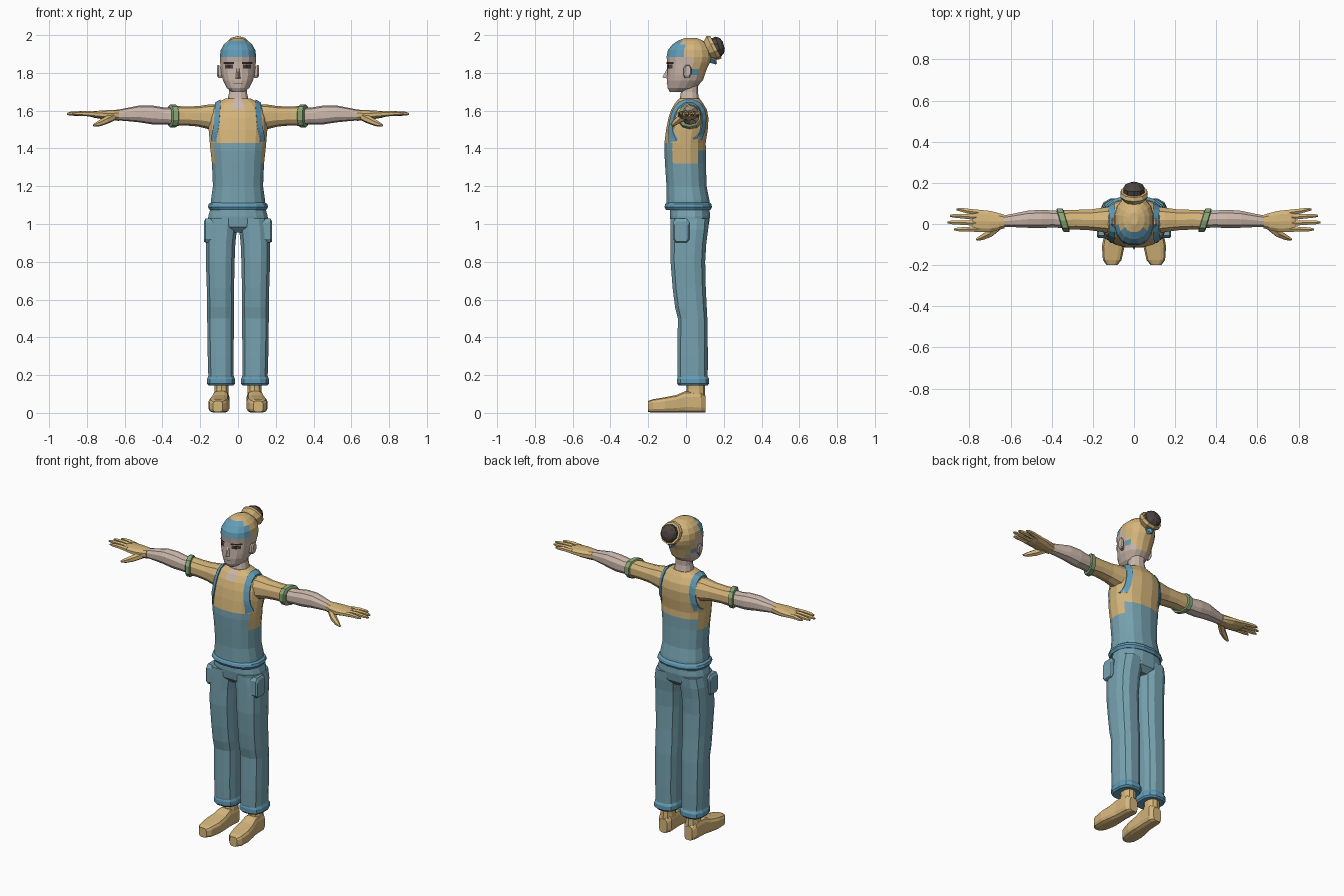
import bpy, bmesh, math
from mathutils import Vector
from mathutils.bvhtree import BVHTree


def material(name, r, g, b):
    m = bpy.data.materials.new(name)
    m.diffuse_color = [(c / 255) ** 2.2 for c in (r, g, b)] + [1]
    return m


DENIM = material("denim blue", 118, 161, 175)
TRIM = material("trim blue", 98, 155, 182)
TAN = material("tan", 212, 180, 122)
SKIN = material("skin", 202, 182, 170)
GREEN = material("cuff green", 134, 164, 118)
DARK = material("dark brown", 78, 70, 66)
BLACK = material("eye black", 50, 44, 44)


def finish(name, bm, mats, rule=None, mirror=False):
    bmesh.ops.recalc_face_normals(bm, faces=bm.faces)
    if rule:
        for f in bm.faces:
            f.material_index = rule(f.calc_center_median())
    me = bpy.data.meshes.new(name)
    bm.to_mesh(me)
    bm.free()
    for m in mats:
        me.materials.append(m)
    ob = bpy.data.objects.new(name, me)
    bpy.context.collection.objects.link(ob)
    if mirror:
        ob.modifiers.new("mirror", 'MIRROR')
    return ob


def skin_rings(rings):
    bm = bmesh.new()
    rows = [[bm.verts.new(p) for p in ring] for ring in rings]
    n = len(rows[0])
    for a, b in zip(rows, rows[1:]):
        for i in range(n):
            j = (i + 1) % n
            bm.faces.new((a[i], a[j], b[j], b[i]))
    bm.faces.new(rows[0])
    bm.faces.new(rows[-1])
    return bm


def loft(name, axis, rings, mats, n=12, power=0.85, rule=None, mirror=False):
    """Rings are (position on axis, centre 1, centre 2, radius 1, radius 2)."""
    out = []
    for t, c1, c2, r1, r2 in rings:
        ring = []
        for k in range(n):
            a = 2 * math.pi * (k + 0.5) / n
            u, v = math.cos(a), math.sin(a)
            p = [c1 + r1 * math.copysign(abs(u) ** power, u),
                 c2 + r2 * math.copysign(abs(v) ** power, v)]
            p.insert("xyz".index(axis), t)
            ring.append(p)
        out.append(ring)
    return finish(name, skin_rings(out), mats, rule, mirror)


def tube(name, pts, mat, n=6, mirror=False):
    """Round sections (x, y, z, radius) facing from first to last point."""
    d = Vector(pts[-1][:3]) - Vector(pts[0][:3])
    q = d.to_track_quat('Z', 'Y')
    rings = [[Vector(p[:3]) + q @ Vector((p[3] * math.cos(a), p[3] * math.sin(a), 0))
              for a in (2 * math.pi * (k + .5) / n for k in range(n))] for p in pts]
    return finish(name, skin_rings(rings), [mat], mirror=mirror)


def surface(ob):
    bm = bmesh.new()
    bm.from_mesh(ob.data)
    tree = BVHTree.FromBMesh(bm)
    bm.free()
    return tree


# Torso: shirt above, bib overalls below
def torso_rule(c):
    if c.z > 1.59 and c.y < -0.03 and abs(c.x) < 0.03:
        return 2
    top = 1.43 if c.y < -0.06 else 1.39 if c.y > 0.06 else 1.32
    return 0 if c.z < top else 1


torso = loft("torso", 'z', [
    (1.08, 0, .012, .148, .118), (1.13, 0, .01, .145, .115), (1.20, 0, .003, .135, .108),
    (1.32, 0, -.003, .14, .11), (1.39, 0, -.005, .148, .112), (1.43, 0, -.005, .152, .111),
    (1.50, 0, .005, .158, .112), (1.56, 0, .013, .158, .108), (1.605, 0, .016, .145, .096),
    (1.64, 0, .016, .12, .075), (1.665, 0, .018, .065, .055)],
    [DENIM, TAN, SKIN], n=16, rule=torso_rule)
loft("shirt_hem", 'z', [(1.075, 0, .012, .152, .12), (1.09, 0, .012, .162, .128),
     (1.105, 0, .012, .158, .124), (1.115, 0, .012, .145, .114)], [TRIM], n=16)

# Shoulder straps wrapped over the torso
tree = surface(torso)
rings = []
for k in range(19):
    a = math.radians(-14 + k * 201 / 18)
    d = Vector((0, -math.cos(a), math.sin(a)))
    spread = .022 * (1 - math.sin(max(a, 0)))
    ring = []
    for x, lift in ((.092, -.006), (.092, .009), (.122, .009), (.122, -.006)):
        o = Vector((x + spread, .01, 1.455))
        hit = tree.ray_cast(o + d * .6, -d)[0]
        ring.append(hit + d * lift)
    rings.append(ring)
finish("strap", skin_rings(rings), [TRIM], mirror=True)

# Trousers
loft("hips", 'z', [(.955, 0, .02, .13, .07), (.985, 0, .02, .162, .1), (1.04, 0, .021, .16, .108),
     (1.11, 0, .02, .14, .104)], [DENIM], n=16)
loft("trouser_leg", 'z', [
    (.16, .09, .038, .07, .08), (.20, .09, .035, .069, .082), (.30, .092, .035, .07, .083),
    (.50, .092, .035, .073, .08), (.56, .092, .026, .074, .086), (.66, .093, .017, .074, .09),
    (.80, .094, .01, .078, .094), (.90, .092, .013, .08, .097), (.97, .087, .018, .083, .102),
    (1.03, .08, .02, .078, .104)], [DENIM], power=.75, mirror=True)
loft("trouser_cuff", 'z', [(.145, .09, .038, .068, .078), (.155, .09, .038, .076, .087),
     (.18, .09, .038, .076, .087), (.195, .09, .036, .069, .08)], [TRIM], power=.75, mirror=True)
loft("side_pocket", 'x', [(.13, -.025, .965, .045, .065), (.172, -.025, .965, .045, .065),
     (.18, -.025, .96, .038, .055)], [DENIM], n=8, power=.4, mirror=True)

# Shoes
loft("shoe", 'y', [
    (-.20, .107, .034, .026, .03), (-.175, .106, .037, .046, .036), (-.11, .101, .042, .056, .042),
    (-.05, .096, .048, .05, .048), (-.005, .092, .058, .044, .058), (.08, .088, .056, .044, .056),
    (.103, .088, .045, .028, .044)], [TAN], n=12, power=.55, mirror=True)
loft("ankle", 'z', [(.07, .088, .05, .042, .053), (.13, .088, .052, .038, .048),
     (.19, .088, .05, .04, .048)], [TAN], n=10, mirror=True)

# Arms
loft("sleeve", 'x', [
    (.09, .02, 1.56, .07, .075), (.15, .02, 1.567, .062, .066), (.21, .02, 1.57, .053, .054),
    (.28, .021, 1.572, .05, .05), (.35, .02, 1.572, .05, .054)], [TAN], n=10, mirror=True)
cuff = loft("sleeve_cuff", 'x', [
    (.328, .018, 1.572, .052, .054), (.331, .018, 1.572, .06, .061), (.358, .018, 1.572, .06, .061),
    (.362, .018, 1.572, .05, .052)], [GREEN], n=10, mirror=True)
for v in cuff.data.vertices:
    v.co.x += (v.co.y - .018) * .3
loft("forearm", 'x', [
    (.33, .02, 1.57, .042, .046), (.39, .024, 1.572, .043, .045), (.45, .025, 1.577, .046, .05),
    (.52, .023, 1.583, .043, .045), (.58, .018, 1.58, .035, .036), (.65, .012, 1.576, .027, .026)],
    [SKIN], n=10, mirror=True)

# Gloves
loft("palm", 'x', [
    (.63, .012, 1.576, .034, .03), (.655, .012, 1.576, .042, .028), (.70, .012, 1.577, .054, .025),
    (.76, .016, 1.58, .056, .018), (.785, .018, 1.581, .05, .012)], [TAN], n=10, mirror=True)
for name, y0, y1, tip in (("index", -.025, -.026, .875), ("middle", .004, .008, .906),
                          ("ring", .032, .04, .895), ("little", .056, .07, .862)):
    tube(name + "_finger", [(.755, y0, 1.581, .015), (.81, (y0 + y1) / 2, 1.585, .0135),
         (tip - .02, y1, 1.584, .0105), (tip, y1, 1.583, .005)], TAN, mirror=True)
tube("thumb", [(.66, -.012, 1.567, .021), (.70, -.046, 1.548, .02), (.74, -.066, 1.53, .0145),
     (.765, -.076, 1.522, .006)], TAN, mirror=True)


# Head: skin face, blue hair, tan headscarf
def head_rule(c):
    if c.z > 1.755 and c.y > -.035 + (1.975 - c.z) * .6:
        return 2
    if c.z > 1.885 or (c.z > 1.79 and c.y > .025):
        return 1
    return 0


loft("neck", 'z', [(1.60, 0, .01, .062, .055), (1.665, 0, .018, .056, .052),
     (1.70, 0, .018, .048, .046), (1.78, 0, .02, .05, .05)], [SKIN], n=12)
head = loft("head", 'z', [
    (1.70, 0, -.045, .035, .042), (1.72, 0, -.023, .06, .076), (1.76, 0, -.006, .081, .097),
    (1.79, 0, 0, .089, .101), (1.82, 0, .006, .093, .106), (1.855, 0, .014, .096, .115),
    (1.885, 0, .016, .098, .121), (1.92, 0, .017, .093, .115), (1.95, 0, .02, .077, .094),
    (1.972, 0, .024, .052, .065), (1.985, 0, .026, .02, .03)],
    [SKIN, TRIM, TAN], n=16, power=.9, rule=head_rule)
loft("ear", 'x', [(.085, .0, 1.80, .014, .03), (.104, .008, 1.808, .022, .037),
     (.111, .01, 1.812, .016, .028)], [SKIN], n=8, mirror=True)

# Nose wedge
bm = bmesh.new()
v = [bm.verts.new(p) for p in ((-.008, -.09, 1.84), (.008, -.09, 1.84), (.018, -.09, 1.768),
                               (-.018, -.09, 1.768), (0, -.126, 1.776))]
bm.faces.new(v[:4])
for i in range(4):
    bm.faces.new((v[i], v[(i + 1) % 4], v[4]))
finish("nose", bm, [SKIN])

# Eyes, brows and mouth as thin plates laid on the face
tree = surface(head)


def face_plate(name, x0, x1, z0, z1, mat, lift):
    bm = bmesh.new()
    steps = 4
    rows = []
    for z in (z0, z1):
        hits = [tree.ray_cast(Vector((x0 + (x1 - x0) * i / steps, -1, z)), Vector((0, 1, 0)))[0]
                for i in range(steps + 1)]
        rows.append([bm.verts.new(h + Vector((0, -lift, 0))) for h in hits])
    for i in range(steps):
        bm.faces.new((rows[0][i], rows[0][i + 1], rows[1][i + 1], rows[1][i]))
    finish(name, bm, [mat], mirror=True)


face_plate("eye", .026, .07, 1.823, 1.844, DARK, .004)
face_plate("pupil", .04, .056, 1.823, 1.844, BLACK, .006)
face_plate("brow", .02, .076, 1.848, 1.857, BLACK, .005)
face_plate("mouth", .0, .024, 1.744, 1.747, DARK, .004)

# Hair bun wrapped in the scarf
tube("bun_wrap", [(0, .085, 1.90, .05), (0, .115, 1.92, .05), (0, .14, 1.932, .07),
     (0, .158, 1.937, .066)], TAN, n=10)
tube("bun", [(0, .14, 1.93, .052), (0, .172, 1.94, .054), (0, .19, 1.944, .042),
     (0, .2, 1.947, .02)], DARK, n=10)
tube("loose_hair", [(0, .12, 1.885, .03), (0, .145, 1.868, .022), (0, .16, 1.848, .005)], TRIM, n=5)
